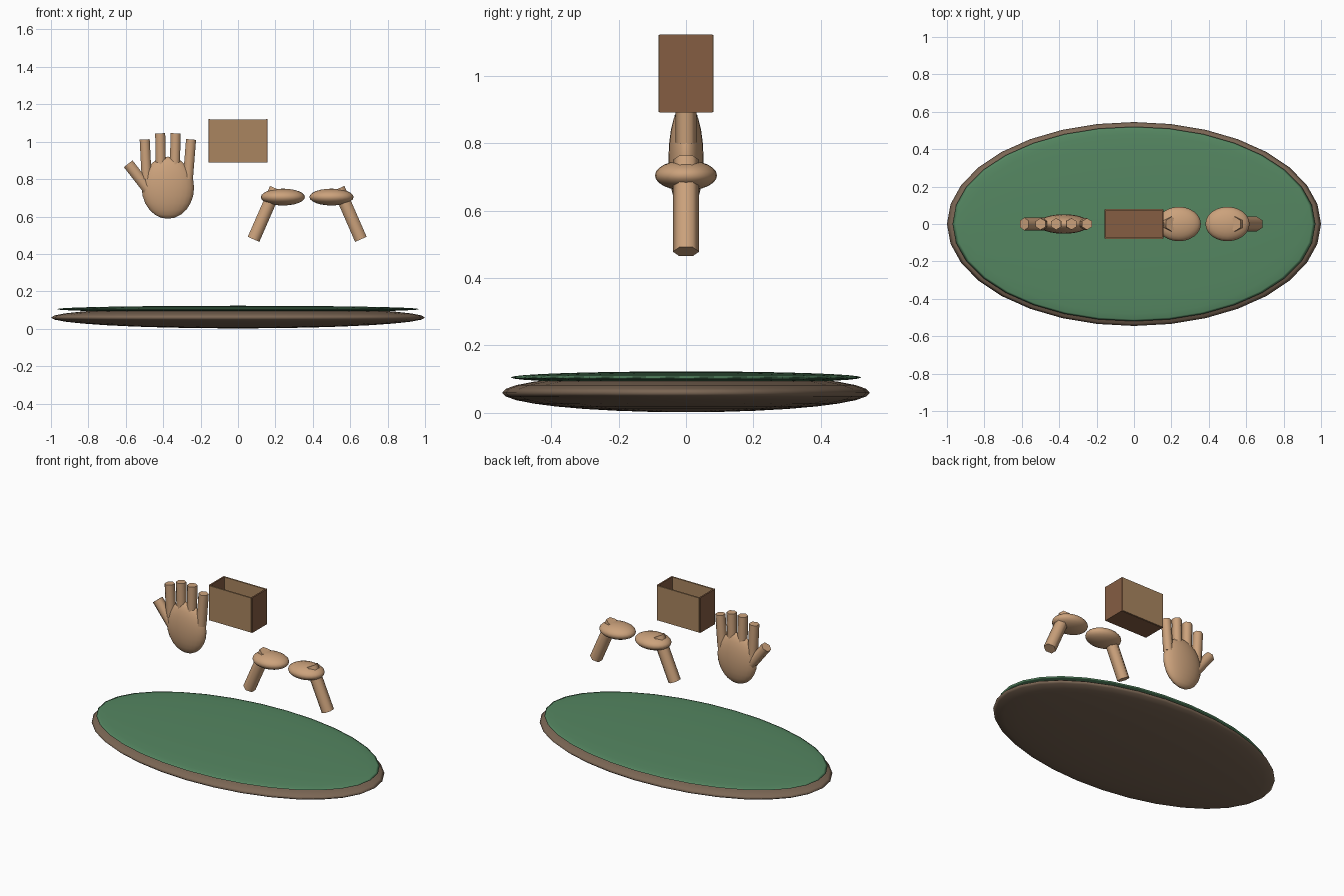
import bpy, math
from mathutils import Vector

if "Cube" in bpy.data.objects:
    bpy.data.objects.remove(bpy.data.objects["Cube"])


def material(name, rgb):
    m = bpy.data.materials.new(name)
    m.diffuse_color = (*rgb, 1)
    m.use_nodes = True
    m.node_tree.nodes["Principled BSDF"].inputs["Base Color"].default_value = m.diffuse_color
    return m


SKIN = material("skin", (0.60, 0.36, 0.20))
EARTH = material("earth", (0.20, 0.135, 0.09))
GRASS = material("grass", (0.09, 0.24, 0.12))
WOOD = material("light_wood", (0.40, 0.235, 0.115))
DARK = material("dark_wood", (0.235, 0.11, 0.055))


def finish(name, mat, angle):
    ob = bpy.context.object
    ob.name = name
    ob.data.materials.append(mat)
    bpy.ops.object.transform_apply(location=False, rotation=False, scale=True)
    bpy.ops.object.shade_smooth_by_angle(angle=math.radians(angle))
    return ob


def ellipsoid(name, loc, radii, mat, seg=24, rings=12):
    bpy.ops.mesh.primitive_uv_sphere_add(segments=seg, ring_count=rings, radius=1, location=loc)
    bpy.context.object.scale = radii
    return finish(name, mat, 180)


def rod(name, a, b, r, mat):
    # six-sided rod between two (x, z) points in the y = 0 plane
    a, b = Vector((a[0], 0, a[1])), Vector((b[0], 0, b[1]))
    d = b - a
    bpy.ops.mesh.primitive_cylinder_add(vertices=6, radius=r, depth=d.length, location=(a + b) / 2,
                                        rotation=(0, math.atan2(d.x, d.z), 0))
    return finish(name, mat, 65)


def board(name, loc, size, mat):
    bpy.ops.mesh.primitive_cube_add(size=1, location=loc)
    bpy.context.object.scale = size
    return finish(name, mat, 30)


# oval ground
ellipsoid("ground_base", (0, 0, 0.06), (1.0, 0.545, 0.058), EARTH, 32, 16)
ellipsoid("grass_top", (0, 0, 0.105), (0.97, 0.52, 0.018), GRASS, 32, 16)

# open upright hand
ellipsoid("open_palm", (-0.375, 0, 0.754), (0.14, 0.052, 0.166), SKIN)
fingers = [((-0.488, 0.80), (-0.499, 1.012)), ((-0.412, 0.82), (-0.416, 1.045)),
           ((-0.338, 0.82), (-0.334, 1.045)), ((-0.268, 0.80), (-0.251, 1.012))]
for i, (a, b) in enumerate(fingers):
    rod(f"finger_{i + 1}", a, b, 0.031, SKIN)
rod("thumb", (-0.475, 0.738), (-0.587, 0.882), 0.034, SKIN)

# pair of flat hands on slanted forearms, mirrored about x = 0.37
for side, s in (("left", -1), ("right", 1)):
    ellipsoid(f"{side}_flat_hand", (0.37 + s * 0.13, 0, 0.704), (0.118, 0.092, 0.045), SKIN)
    rod(f"{side}_forearm", (0.37 + s * 0.287, 0.478), (0.37 + s * 0.168, 0.75), 0.039, SKIN)

# open-topped box made of boards
board("box_bottom", (0, 0, 0.895), (0.31, 0.15, 0.01), DARK)
for name, s in (("front", -1), ("back", 1)):
    board(f"box_{name}", (0, s * 0.076, 1.006), (0.306, 0.01, 0.228), WOOD)
for name, s in (("left", -1), ("right", 1)):
    board(f"box_{name}_end", (s * 0.154, 0, 1.006), (0.01, 0.156, 0.232), DARK)
